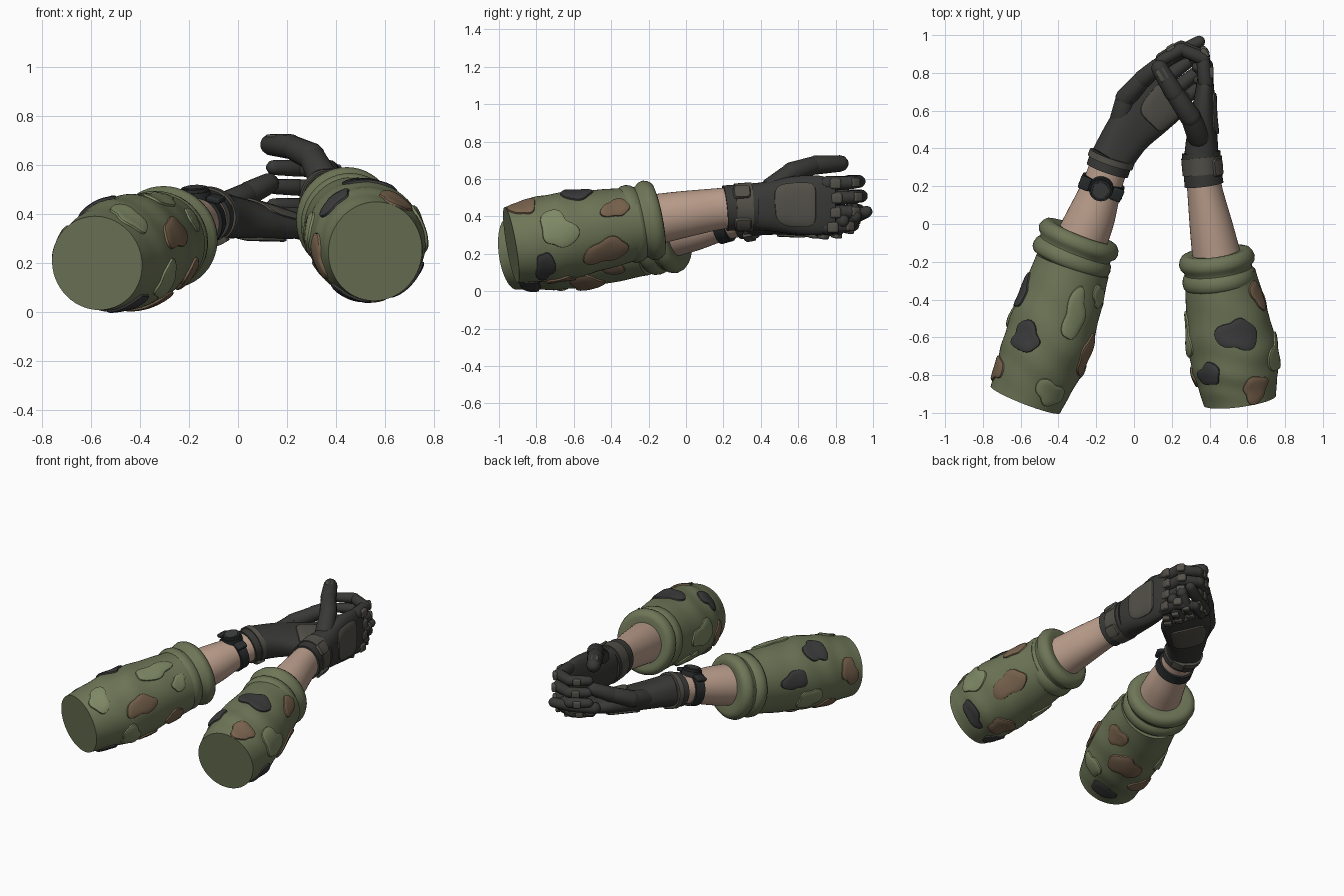
import bpy, bmesh, math, random
from mathutils import Vector, Matrix

if "Cube" in bpy.data.objects:
    bpy.data.objects.remove(bpy.data.objects["Cube"])

random.seed(4)
Z = Vector((0, 0, 1))

def mat(name, r, g, b):
    m = bpy.data.materials.new(name)
    m.diffuse_color = (r, g, b, 1)
    m.use_nodes = True
    m.node_tree.nodes["Principled BSDF"].inputs["Base Color"].default_value = m.diffuse_color
    return m

GREEN = mat("olive", .155, .18, .095)
LIGHT = mat("light_olive", .21, .25, .13)
BROWN = mat("brown", .19, .125, .075)
DARK = mat("charcoal", .045, .045, .045)
SKIN = mat("skin", .50, .345, .265)
GLOVE = mat("glove", .040, .040, .038)
PAD = mat("glove_pad", .085, .08, .065)
BLACK = mat("black", .022, .024, .025)

def finish(bm, name, m, angle=40):
    bmesh.ops.recalc_face_normals(bm, faces=bm.faces)
    me = bpy.data.meshes.new(name)
    bm.to_mesh(me)
    bm.free()
    me.materials.append(m)
    ob = bpy.data.objects.new(name, me)
    bpy.context.collection.objects.link(ob)
    bpy.ops.object.select_all(action='DESELECT')
    ob.select_set(True)
    bpy.context.view_layer.objects.active = ob
    bpy.ops.object.shade_smooth_by_angle(angle=math.radians(angle))
    return ob

def spline(st, t):
    """Catmull-Rom through stations (x, y, z, side radius, up radius)."""
    n = len(st) - 1
    u = min(max(t, 0), 1) * n
    i = min(int(u), n - 1)
    f = u - i
    out = []
    for k in range(5):
        b, c = st[i][k], st[i + 1][k]
        a = st[i - 1][k] if i else 2 * b - c
        d = st[i + 2][k] if i + 2 <= n else 2 * c - b
        out.append(.5 * (2 * b + (c - a) * f + (2 * a - 5 * b + 4 * c - d) * f * f
                         + (3 * b - a - 3 * c + d) * f ** 3))
    return out

def surface(st, roll=0, power=1, wrinkle=0):
    """Angle 0 is the +x side of the limb, 90 degrees is its top."""
    def surf(t, th, off=0):
        p = spline(st, t)
        d = Vector(spline(st, t + .02)[:3]) - Vector(spline(st, t - .02)[:3])
        d.normalize()
        side = d.cross(Z).normalized()
        rot = Matrix.Rotation(roll, 3, d)
        side, up = rot @ side, rot @ side.cross(d)
        w = 1 + wrinkle * math.sin(math.pi * t) * (math.sin(24 * t + 2 * math.sin(2 * th))
                                                   + .6 * math.sin(3 * th + 9 * t))
        c, s = math.cos(th), math.sin(th)
        c = math.copysign(abs(c) ** power, c)
        s = math.copysign(abs(s) ** power, s)
        return Vector(p[:3]) + side * c * (p[3] * w + off) + up * s * (p[4] * w + off)
    return surf

def skin_rings(bm, rings):
    vs = [[bm.verts.new(p) for p in r] for r in rings]
    n = len(vs[0])
    for r, q in zip(vs, vs[1:]):
        for j in range(n):
            bm.faces.new((r[j], r[(j + 1) % n], q[(j + 1) % n], q[j]))
    bm.faces.new(vs[0][::-1])
    bm.faces.new(vs[-1])

def limb(name, surf, m, rows=24, n=40, t0=0, t1=1, off=0):
    bm = bmesh.new()
    skin_rings(bm, [[surf(t0 + (t1 - t0) * i / rows, 2 * math.pi * j / n, off) for j in range(n)]
                    for i in range(rows + 1)])
    return finish(bm, name, m)

def patch(name, surf, m, t, deg, ht, hdeg, wob=.22, thick=.012, square=1):
    """Raised blob lying on a limb surface."""
    bm = bmesh.new()
    n, ph = 32, [random.uniform(0, 6.3) for _ in range(3)]
    rings = []
    for k, o in ((1, -.006), (.96, thick * .7), (.85, thick), (.55, thick), (.25, thick)):
        ring = []
        for j in range(n):
            a = 2 * math.pi * j / n
            r = k * (1 + wob * (math.sin(2 * a + ph[0]) + .7 * math.sin(3 * a + ph[1]) + .4 * math.sin(5 * a + ph[2])))
            ca, sa = math.cos(a), math.sin(a)
            ca = math.copysign(abs(ca) ** square, ca)
            sa = math.copysign(abs(sa) ** square, sa)
            ring.append(surf(min(max(t + ht * r * ca, 0), 1), math.radians(deg + hdeg * r * sa), o))
        rings.append(ring)
    skin_rings(bm, rings)
    return finish(bm, name, m)

def capsule(bm, p, q, r1, r2, n=16):
    d = (q - p).normalized()
    s = d.cross(Z if abs(d.z) < .9 else Vector((1, 0, 0))).normalized()
    u = s.cross(d)
    prof = [(p, r1, a) for a in (-85, -60, -30, 0)] + [(q, r2, a) for a in (0, 30, 60, 85)]
    rings = []
    for c, r, a in prof:
        a = math.radians(a)
        rings.append([c + d * r * math.sin(a) + r * math.cos(a) *
                      (s * math.cos(2 * math.pi * j / n) + u * math.sin(2 * math.pi * j / n)) for j in range(n)])
    skin_rings(bm, rings)

def finger(name, pts, r, taper=.88):
    bm = bmesh.new()
    pts = [Vector(p) for p in pts]
    for p, q in zip(pts, pts[1:]):
        capsule(bm, p, q, r, r * taper)
        r *= taper + .05
    return finish(bm, name, GLOVE)

def block(name, loc, ydir, zdir, size, m):
    """Rounded pad: y along the finger, z outward."""
    y = Vector(ydir).normalized()
    x = y.cross(Vector(zdir)).normalized()
    z = x.cross(y)
    M = Matrix((x, y, z)).transposed().to_4x4()
    bm = bmesh.new()
    bmesh.ops.create_cube(bm, size=1, matrix=Matrix.Translation(loc) @ M @ Matrix.Diagonal((*size, 1)))
    bmesh.ops.bevel(bm, geom=bm.edges[:], offset=min(size) * .35, segments=3, affect='EDGES', profile=.5)
    return finish(bm, name, m)

def cuff(name, p, q, a, b):
    """Rolled sleeve end with two bulges."""
    prof = ((0, .84), (.03, .93), (.12, .99), (.25, 1.0), (.38, .97), (.46, .91), (.53, .92),
            (.62, 1.0), (.75, 1.03), (.88, .99), (.97, .92), (1, .8), (.96, .6))
    p, q = Vector(p), Vector(q)
    d = (q - p).normalized()
    s = d.cross(Z).normalized()
    u = s.cross(d)
    bm = bmesh.new()
    skin_rings(bm, [[p.lerp(q, t) + s * a * k * math.cos(j * math.pi / 24) + u * b * k * math.sin(j * math.pi / 24)
                     for j in range(48)] for t, k in prof])
    return finish(bm, name, GREEN)

# Sleeves, cuffs and forearms
sl = surface([(-.575, -.93, .20, .197, .193), (-.455, -.62, .243, .23, .232), (-.325, -.22, .285, .2, .2)], wrinkle=.014)
sr = surface([(.56, -.935, .248, .193, .205), (.525, -.68, .292, .232, .232), (.455, -.27, .362, .19, .195)], wrinkle=.014)
limb("left_sleeve", sl, GREEN, rows=48, n=56)
limb("right_sleeve", sr, GREEN, rows=48, n=56)
cuff("left_cuff", (-.345, -.215, .285), (-.275, -.04, .312), .218, .205)
cuff("right_cuff", (.458, -.335, .352), (.432, -.145, .388), .197, .21)
fl = surface([(-.32, -.18, .295, .145, .14), (-.23, .03, .338, .128, .125), (-.17, .2, .372, .105, .1), (-.115, .36, .398, .1, .092)])
fr = surface([(.45, -.24, .37, .135, .14), (.41, -.02, .41, .115, .125), (.372, .2, .443, .092, .11), (.355, .38, .452, .09, .115)])
limb("left_forearm", fl, SKIN)
limb("right_forearm", fr, SKIN)

# Camouflage patches: colour, position along, angle, half length, half angle
left_spots = [(DARK, .5, 122, .1, 24), (LIGHT, .74, 66, .15, 17), (LIGHT, .16, 58, .11, 24), (BROWN, .5, 20, .13, 18),
              (DARK, .76, 165, .1, 18), (LIGHT, .88, 30, .07, 14), (BROWN, .62, -75, .12, 26), (BROWN, .82, -35, .09, 20),
              (DARK, .18, -65, .1, 22), (LIGHT, .38, -28, .11, 20), (BROWN, .16, 165, .1, 25), (BROWN, .35, -125, .1, 22),
              (LIGHT, .6, 205, .12, 20)]
right_spots = [(DARK, .66, 80, .11, 27), (DARK, .38, 130, .12, 18), (BROWN, .17, 64, .14, 22), (BROWN, .86, 30, .09, 15),
               (LIGHT, .44, 12, .15, 26), (DARK, .28, -42, .1, 26), (BROWN, .76, -32, .13, 22), (BROWN, .45, -88, .12, 22),
               (DARK, .18, -112, .1, 22), (LIGHT, .66, 178, .14, 22), (BROWN, .3, 192, .12, 22), (LIGHT, .72, -130, .1, 22)]
for side, surf, spots in (("left", sl, left_spots), ("right", sr, right_spots)):
    for i, (m, t, a, ht, ha) in enumerate(spots):
        patch(f"{side}_camo_patch_{i}", surf, m, t, a, ht, ha, wob=.15)

# Watch on the left wrist
limb("watch_strap", fl, BLACK, rows=6, t0=.61, t1=.73, off=.014)
up = Vector((-.05, -.2, 1)).normalized()
c = Vector((-.175, .185, .478))
rot = Z.rotation_difference(up).to_matrix().to_4x4()
for nm, r, h, o, m, n in (("watch_case", .066, .035, 0, BLACK, 32), ("watch_bezel", .058, .02, .02, BLACK, 12),
                          ("watch_dial", .044, .012, .028, DARK, 32)):
    bm = bmesh.new()
    bmesh.ops.create_cone(bm, cap_ends=True, segments=n, radius1=r, radius2=r * .95, depth=h,
                          matrix=Matrix.Translation(c + up * o) @ rot)
    finish(bm, nm, m, 30)
for s in (-1, 1):
    block("watch_lug", c + Vector((.085 * s, -.03 * s, -.012 - .004 * s)), (.92, -.38, -.25 * s), up, (.07, .06, .025), BLACK)

# Glove wrists and straps
limb("left_glove_wrist", fl, GLOVE, rows=6, t0=.84, t1=1, off=.014)
limb("right_glove_wrist", fr, GLOVE, rows=8, t0=.68, t1=1, off=.012)
limb("left_wrist_strap", fl, PAD, rows=4, t0=.93, t1=1, off=.024)
limb("right_wrist_strap", fr, PAD, rows=4, t0=.78, t1=.95, off=.018)
for a in (40, -45):
    patch("right_strap_tab", fr, PAD, .84, a, .09, 19, wob=0, thick=.03, square=.4)
patch("left_strap_tab", fl, PAD, .955, -70, .06, 20, wob=0, thick=.036, square=.4)

# Palms: right hand stands on edge, left hand lies palm up
pr = surface([(.355, .35, .452, .09, .122), (.36, .45, .455, .083, .135), (.366, .58, .46, .064, .155),
              (.375, .71, .46, .05, .158), (.378, .8, .46, .038, .13)], power=.8)
pl = surface([(-.12, .34, .398, .112, .1), (-.035, .475, .392, .125, .085), (.065, .595, .38, .15, .07),
              (.155, .69, .367, .158, .056), (.215, .755, .36, .13, .04)], roll=.22, power=.8)
limb("right_palm", pr, GLOVE)
limb("left_palm", pl, GLOVE)
patch("right_back_panel", pr, PAD, .52, 2, .21, 44, wob=.02, thick=.012, square=.55)
patch("left_palm_pad", pl, PAD, .66, 72, .24, 38, wob=.02, thick=.01, square=.55)
patch("left_back_panel", pl, PAD, .55, -90, .2, 42, wob=.02, thick=.012, square=.55)

# Right hand: fingers wrap toward -x, thumb on top
for i, nm in enumerate(("index", "middle", "ring", "little")):
    z = .575 - .078 * i
    k = (0, .012, .0, -.03)[i]
    pts = [(.378, .75, z), (.365, .875 + k, z + .005), (.25, .925 + k, z + .012), (.145, .865 + k, z + .015)]
    finger(f"right_{nm}_finger", pts, .04 - .003 * (i == 3))
    block(f"right_{nm}_knuckle", (.405, .8 + k * .5, z), (0, 1, 0), (1, .1, 0), (.056, .06, .034), PAD)
    block(f"right_{nm}_joint_pad", (.375, .905 + k, z + .006), (-.6, .8, 0), (.8, .6, 0), (.05, .055, .03), PAD)
    block(f"right_{nm}_tip_pad", (.195, .925 + k, z + .013), (-.87, -.5, 0), (-.5, .87, 0), (.045, .05, .024), PAD)
finger("right_thumb", [(.345, .46, .55), (.30, .565, .635), (.215, .69, .675), (.135, .825, .683)], .062, .86)
block("right_thumb_pad", (.15, .79, .715), (-.5, .86, 0), (0, 0, 1), (.05, .07, .02), PAD)

# Left hand: index reaches forward, the others curl up beneath the right hand
left = (("index", [(.12, .835, .395), (.235, .905, .40), (.345, .965, .425)]),
        ("middle", [(.185, .785, .37), (.30, .87, .35), (.365, .905, .40), (.31, .89, .46)]),
        ("ring", [(.24, .73, .345), (.335, .805, .325), (.385, .84, .375), (.335, .83, .44)]),
        ("little", [(.285, .675, .33), (.35, .735, .32), (.385, .765, .36), (.34, .76, .41)]))
for nm, pts in left:
    finger(f"left_{nm}_finger", pts, .039 if nm != "little" else .034)
    p, q = Vector(pts[0]), Vector(pts[1])
    block(f"left_{nm}_knuckle", p.lerp(q, .2) - Z * .03, q - p, -Z, (.052, .06, .03), PAD)
    block(f"left_{nm}_joint_pad", q - Z * .028, q - p, -Z, (.046, .05, .026), PAD)
finger("left_thumb", [(-.075, .53, .405), (-.045, .665, .44), (.045, .765, .485), (.125, .835, .525)], .06, .86)
